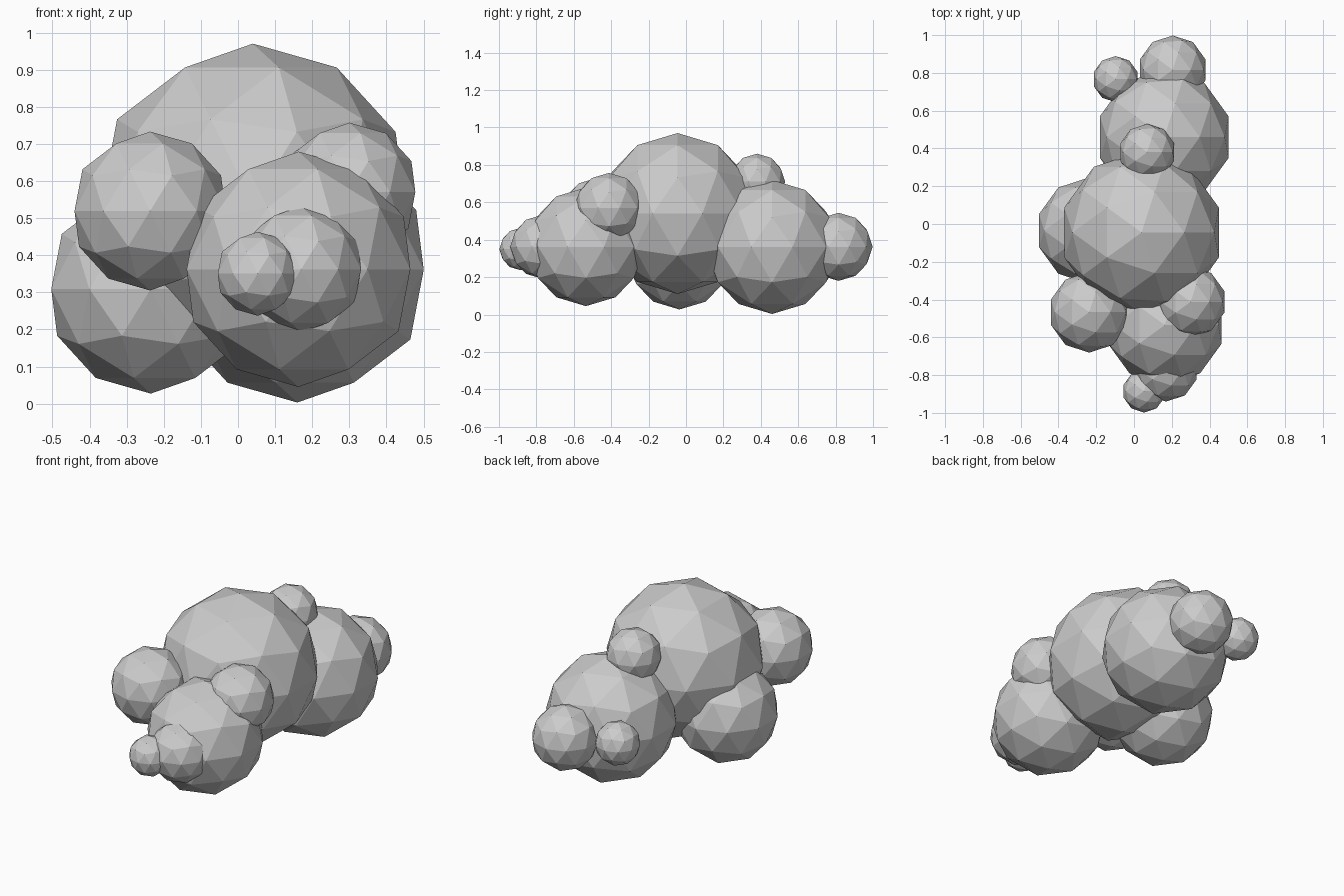
import bpy

# Low-poly cloud: overlapping faceted puffs (name, centre, radius)
PUFFS = [
    ("main_puff",        (0.04, -0.045, 0.54), 0.43),
    ("front_puff",       (0.163, -0.535, 0.362), 0.317),
    ("back_puff",        (0.16, 0.46, 0.361), 0.358),
    ("left_low_puff",    (-0.235, -0.035, 0.309), 0.282),
    ("left_front_puff",  (-0.237, -0.467, 0.519), 0.214),
    ("right_front_puff", (0.30, -0.412, 0.57), 0.187),
    ("nose_puff",        (0.17, -0.77, 0.362), 0.17),
    ("nose_tip_puff",    (0.053, -0.885, 0.35), 0.113),
    ("top_back_puff",    (0.07, 0.38, 0.71), 0.15),
    ("tail_puff",        (0.205, 0.816, 0.362), 0.182),
    ("tail_left_puff",   (-0.097, 0.767, 0.39), 0.122),
]


def add_puff(name, centre, radius):
    bpy.ops.mesh.primitive_ico_sphere_add(subdivisions=2, radius=radius, location=centre)
    bpy.context.object.name = name


for puff in PUFFS:
    add_puff(*puff)
